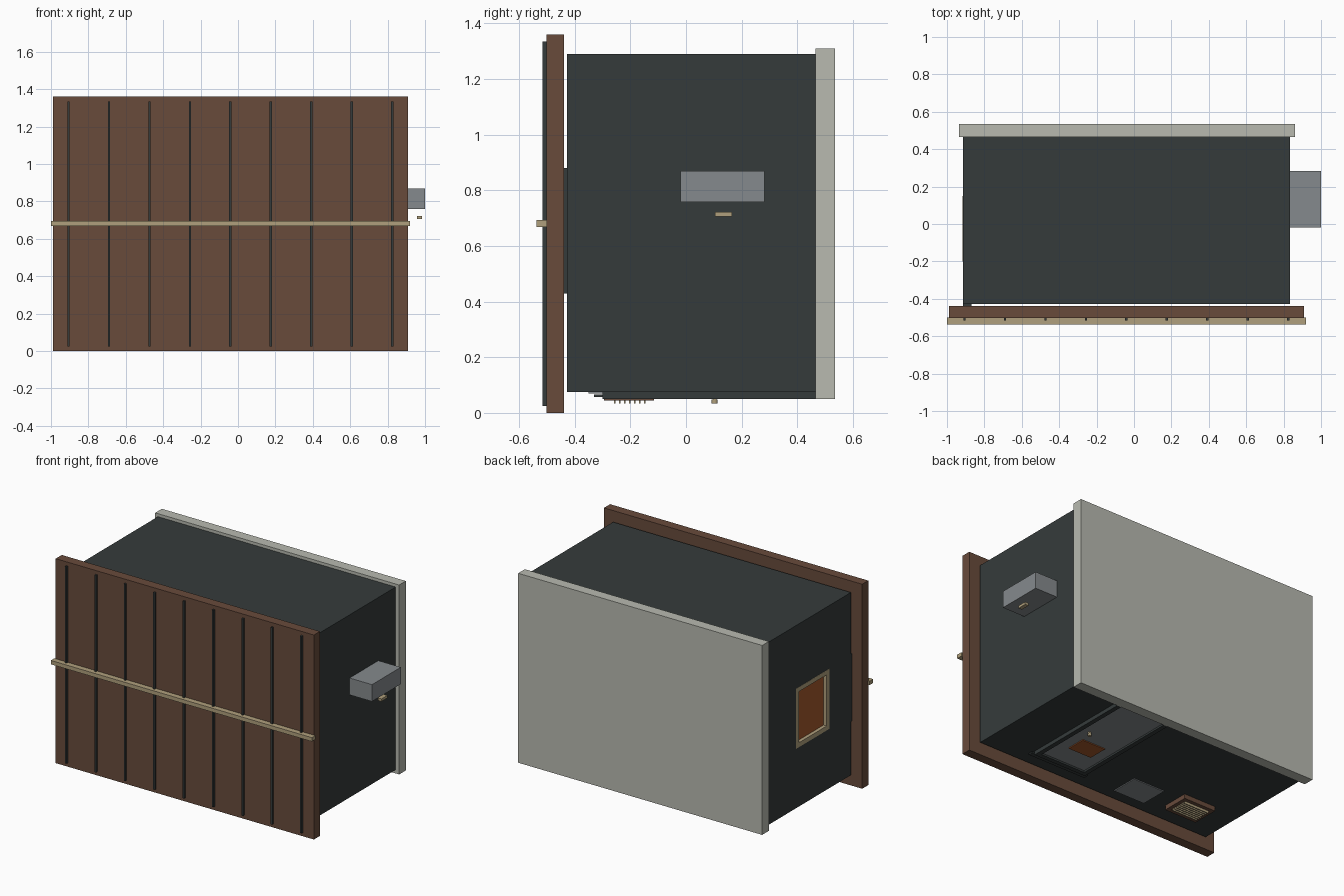
import bpy

cube = bpy.data.objects.get("Cube")
if cube:
    bpy.data.objects.remove(cube, do_unlink=True)


def material(name, r, g, b):
    m = bpy.data.materials.new(name)
    m.use_nodes = True
    m.diffuse_color = (r, g, b, 1)
    m.node_tree.nodes["Principled BSDF"].inputs["Base Color"].default_value = (r, g, b, 1)
    return m


charcoal = material("charcoal", .036, .044, .044)
brown = material("roof brown", .138, .070, .044)
stone = material("pale stone", .479, .491, .434)
grey = material("metal grey", .235, .254, .266)
tan = material("tan wood", .434, .352, .205)
rust = material("rust orange", .37, .098, .025)


def box(name, mat, x, y, z):
    """Box from (low, high) ranges on each axis."""
    bpy.ops.mesh.primitive_cube_add(size=1, location=[sum(r) / 2 for r in (x, y, z)])
    ob = bpy.context.object
    ob.name = name
    ob.scale = [r[1] - r[0] for r in (x, y, z)]
    bpy.ops.object.transform_apply(location=False, rotation=False, scale=True)
    ob.data.materials.append(mat)
    return ob


def frame(name, mat, first, second, bar, make):
    """Four bars around a rectangle; make() places each bar in its plane."""
    (a, b), (c, d) = first, second
    make(name + "_low", mat, (a, b), (c, c + bar))
    make(name + "_high", mat, (a, b), (d - bar, d))
    make(name + "_start", mat, (a, a + bar), (c + bar, d - bar))
    make(name + "_end", mat, (b - bar, b), (c + bar, d - bar))


# Shell walls, with an opening in the window wall
L, R, T = -.915, .835, .045
walls_y = (-.427, .465)
box("door_wall", charcoal, (L, R), walls_y, (.075, .12))
box("rear_wall", charcoal, (L, R), walls_y, (1.245, 1.29))
box("plain_side_wall", charcoal, (R - T, R), walls_y, (.12, 1.245))
side = (L, L + T)
win_y, win_z = (-.20, .15), (.47, .87)
box("window_wall_near_door", charcoal, side, walls_y, (.12, win_z[0]))
box("window_wall_near_rear", charcoal, side, walls_y, (win_z[1], 1.245))
box("window_wall_sill", charcoal, side, (win_y[1], .465), win_z)
box("window_wall_lintel", charcoal, side, (-.427, win_y[0]), win_z)
box("lintel_cap", charcoal, side, (-.439, -.427), (.43, .88))

# Foundation slab and roof
box("foundation", stone, (-.935, .86), (.465, .535), (.05, 1.31))
box("roof_panel", brown, (-.99, .91), (-.502, -.438), (0, 1.36))
for i in range(9):
    x = -.906 + i * .2163
    box("roof_seam", charcoal, (x - .006, x + .006), (-.516, -.502), (.025, 1.335))
box("roof_rail", tan, (-1, .92), (-.538, -.5), (.668, .694))

# Side window
frame("window_frame", tan, win_y, win_z, .03,
      lambda n, m, y, z: box(n, m, (L - .001, L + T), y, z))
box("window_pane", rust, (L + .022, L + .03), (-.17, .12), (.5, .84))

# Wall unit and the small lamp under it
box("wall_unit", grey, (R, 1), (-.02, .283), (.758, .87))
box("lamp", tan, (.957, .983), (.104, .166), (.706, .723))

# Door with frame, canopy, panel and knob
box("door", grey, (.16, .49), (-.27, .465), (.062, .075))
for x in (.13, .49):
    box("door_jamb", charcoal, (x, x + .03), (-.3, .465), (.05, .075))
box("door_header", charcoal, (.16, .49), (-.3, -.27), (.05, .075))
box("door_canopy", charcoal, (.11, .54), (-.33, -.3), (.057, .066))
box("door_panel", rust, (.235, .405), (-.12, .01), (.056, .062))
box("knob_stem", tan, (.425, .437), (.097, .109), (.04, .062))
bpy.ops.mesh.primitive_cylinder_add(vertices=16, radius=.011, depth=.015,
                                    location=(.431, .103, .041))
knob = bpy.context.object
knob.name = "door_knob"
knob.data.materials.append(tan)
bpy.ops.object.shade_smooth_by_angle()

# Wall plate and louvred vent
box("wall_plate", grey, (-.37, -.14), (-.35, -.165), (.069, .075))
frame("vent_frame", brown, (-.725, -.49), (-.295, -.115), .025,
      lambda n, m, x, y: box(n, m, x, y, (.045, .075)))
for i in range(7):
    y = -.256 + i * .018
    box("vent_slat", tan, (-.70, -.515), (y - .003, y + .003), (.033, .06))
